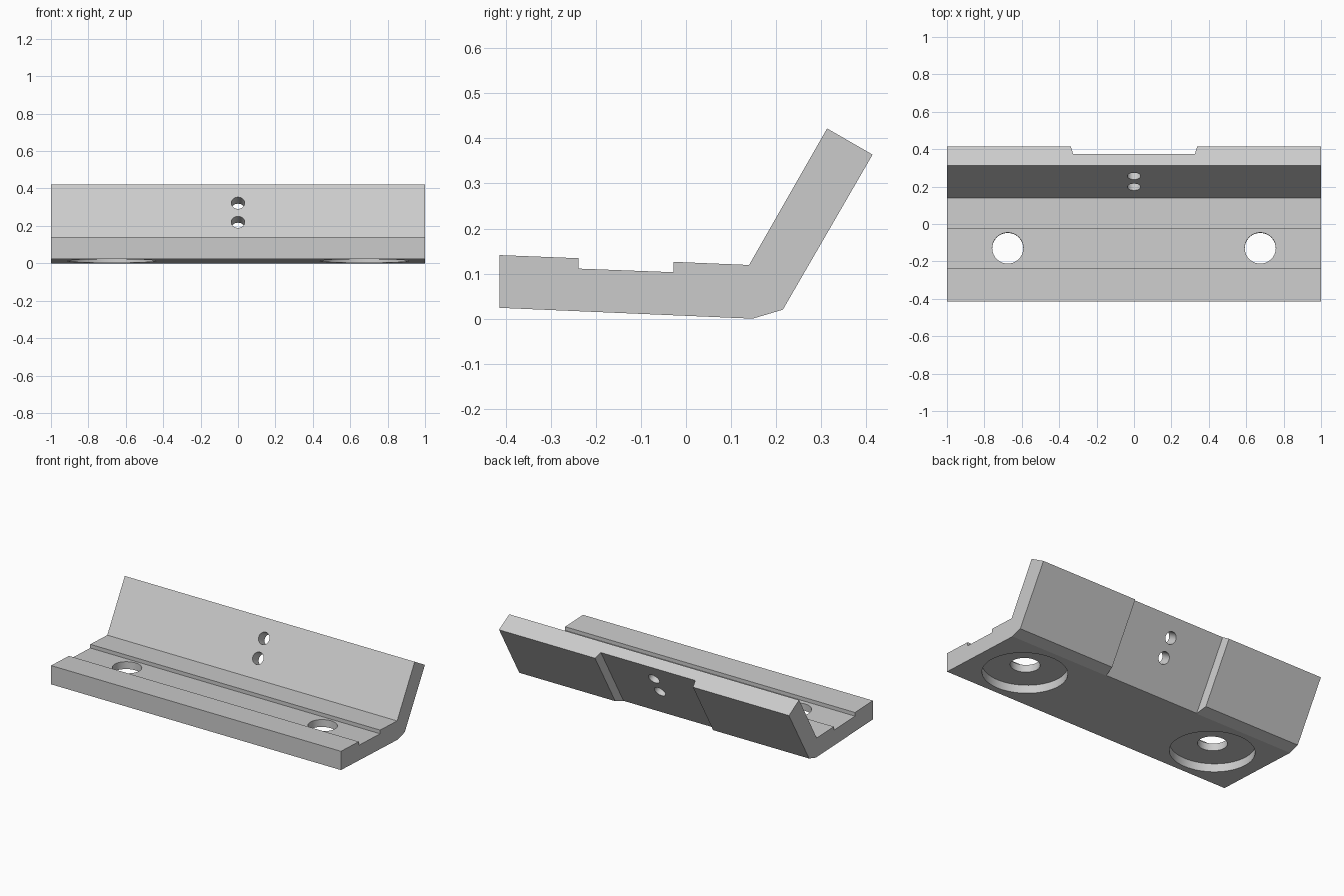
import bpy, bmesh, math
from mathutils import Vector, Matrix

if "Cube" in bpy.data.objects:
    bpy.data.objects.remove(bpy.data.objects["Cube"])


def prism(name, points, start, end, matrix=None):
    """Extrude a closed 2D profile (a, b) along local x from start to end."""
    bm = bmesh.new()
    face = bm.faces.new([bm.verts.new((start, a, b)) for a, b in points])
    new = bmesh.ops.extrude_face_region(bm, geom=[face])["geom"]
    bmesh.ops.translate(bm, vec=(end - start, 0, 0),
                        verts=[v for v in new if isinstance(v, bmesh.types.BMVert)])
    bmesh.ops.recalc_face_normals(bm, faces=bm.faces)
    if matrix:
        bm.transform(matrix)
    return finish(name, bm)


def cylinder(name, centre, axis, radius, length, sides=64):
    bm = bmesh.new()
    rot = Vector((0, 0, 1)).rotation_difference(Vector(axis)).to_matrix().to_4x4()
    bmesh.ops.create_cone(bm, cap_ends=True, segments=sides, radius1=radius,
                          radius2=radius, depth=length,
                          matrix=Matrix.Translation(centre) @ rot)
    return finish(name, bm)


def finish(name, bm):
    mesh = bpy.data.meshes.new(name)
    bm.to_mesh(mesh)
    bm.free()
    ob = bpy.data.objects.new(name, mesh)
    bpy.context.collection.objects.link(ob)
    return ob


def cut(target, cutter):
    bpy.context.view_layer.objects.active = target
    mod = target.modifiers.new("cut", 'BOOLEAN')
    mod.operation, mod.solver, mod.object = 'DIFFERENCE', 'EXACT', cutter
    bpy.ops.object.modifier_apply(modifier=mod.name)
    bpy.data.objects.remove(cutter)


# Bent plate: tilted base with a shallow channel and a leaning back
bracket = prism("angle_bracket", [
    (-0.414, 0.024), (0.148, 0.0), (0.215, 0.02), (0.414, 0.364),
    (0.313, 0.422), (0.14, 0.119), (-0.028, 0.126), (-0.028, 0.103),
    (-0.238, 0.111), (-0.238, 0.134), (-0.414, 0.141)], -1, 1)

# Wide flared slot up the outside of the back
out = Vector((0, 0.866, -0.5)).normalized()
up = Vector((0, 0.5, 0.866)).normalized()
frame = Matrix((up, (1, 0, 0), out)).transposed().to_4x4()
frame.translation = (0, 0.215, 0.02)
cut(bracket, prism("slot_cutter", [(-0.3255, -0.046), (0.3255, -0.046),
                                   (0.351, 0.05), (-0.351, 0.05)], -0.15, 0.55, frame))

# Two small holes through the back
for y, z in ((0.256, 0.322), (0.198, 0.220)):
    cut(bracket, cylinder("pin_hole_cutter", (0, y, z), out, 0.036, 0.4, 48))

# Counterbored mounting holes through the base, square to its underside
tilt = math.atan2(0.024, 0.562)
axis = Vector((0, math.sin(tilt), math.cos(tilt)))
under = Vector((0, -0.133, 0.012))
for side in (-1, 1):
    base = under + Vector((side * 0.675, 0, 0))
    cut(bracket, cylinder("bolt_hole_cutter", base, axis, 0.083, 0.5))
    cut(bracket, cylinder("counterbore_cutter", base - axis * 0.05, axis, 0.237, 0.2))

# Smooth hole walls, crisp edges
bpy.ops.object.select_all(action='DESELECT')
bracket.select_set(True)
bpy.context.view_layer.objects.active = bracket
bpy.ops.object.shade_smooth_by_angle(angle=math.radians(12))
